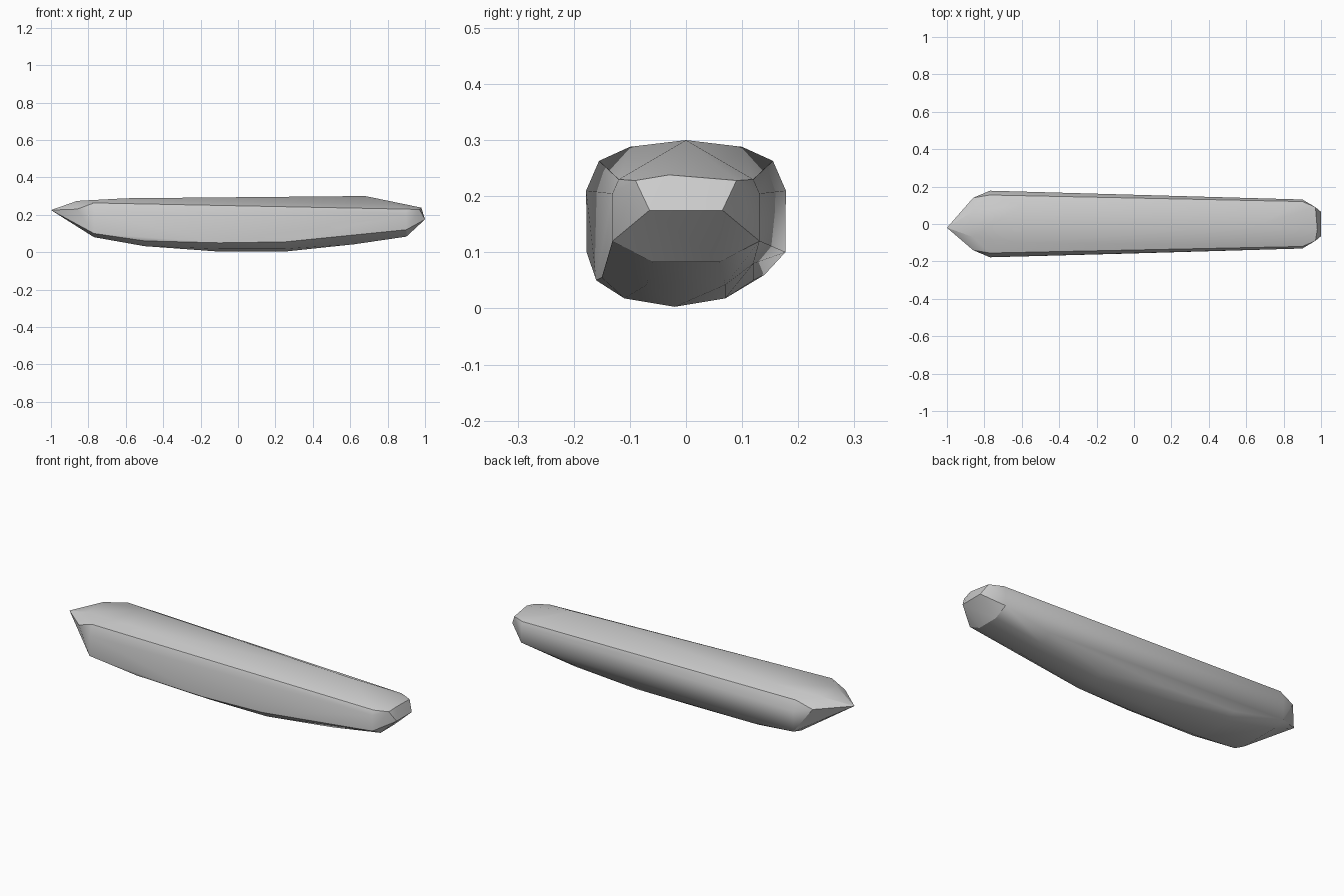
import bpy
import bmesh
import math

default_cube = bpy.data.objects.get("Cube")
if default_cube:
    bpy.data.objects.remove(default_cube, do_unlink=True)


def make_material(name, color):
    material = bpy.data.materials.new(name)
    material.use_nodes = True
    material.diffuse_color = color
    shader = material.node_tree.nodes["Principled BSDF"]
    shader.inputs["Base Color"].default_value = color
    return material


def mirrored(x, half_profile, shift=0):
    """Mirror (half width, height) pairs across the long axis."""
    points = []
    for half_width, height in half_profile:
        for side in (-1, 1):
            points.append((x, side * half_width + shift, height))
    return points


def hull_object(name, points, material, sharp_angle):
    """Wrap points in a faceted convex skin."""
    bm = bmesh.new()
    for point in points:
        bm.verts.new(point)
    result = bmesh.ops.convex_hull(bm, input=bm.verts[:])
    leftovers = set(result["geom_interior"]) | set(result["geom_unused"])
    loose = [item for item in leftovers if isinstance(item, bmesh.types.BMVert)]
    bmesh.ops.delete(bm, geom=loose, context="VERTS")
    bmesh.ops.recalc_face_normals(bm, faces=bm.faces[:])
    mesh = bpy.data.meshes.new(name)
    bm.to_mesh(mesh)
    bm.free()
    mesh.materials.append(material)
    obj = bpy.data.objects.new(name, mesh)
    bpy.context.collection.objects.link(obj)
    bpy.ops.object.select_all(action="DESELECT")
    obj.select_set(True)
    bpy.context.view_layer.objects.active = obj
    bpy.ops.object.shade_smooth_by_angle(angle=math.radians(sharp_angle))
    return obj


keel_shift = -0.02

# Pointed end and the broad shoulders behind it
pointed_end = [(-1, -0.02, 0.225)]
pointed_end += mirrored(-0.86, [(0.14, 0.23), (0.07, 0.274)])
pointed_end += mirrored(-0.77, [(0.178, 0.21), (0.177, 0.1),
                                (0.155, 0.263), (0.11, 0.08)])

# Flat crown rising to a single peak near the narrow end
crown = mirrored(-0.6, [(0.1, 0.288)])
crown.append((0.68, 0, 0.3))

# Rounded, slightly lopsided belly
belly = mirrored(-0.5, [(0.1, 0.032), (0.15, 0.06)], keel_shift / 2)
belly += mirrored(-0.1, [(0.09, 0.018), (0.14, 0.05)], keel_shift)
belly += mirrored(0.25, [(0.09, 0.018), (0.13, 0.055)], keel_shift)
belly += mirrored(0.62, [(0.07, 0.042), (0.12, 0.08)])
belly += [(x, keel_shift, 0.003) for x in (-0.1, 0.25)]

# Blunt narrow end with a sloping cap
blunt_end = mirrored(0.9, [(0.131, 0.205), (0.131, 0.12),
                           (0.12, 0.23), (0.06, 0.083)])
blunt_end += mirrored(0.97, [(0.09, 0.228)])
blunt_end += mirrored(1, [(0.065, 0.175)])
blunt_end.append((0.98, -0.03, 0.238))

stone_gray = make_material("stone gray", (0.6, 0.6, 0.6, 1))
hull_object("long_stone", pointed_end + crown + belly + blunt_end, stone_gray, 30)
